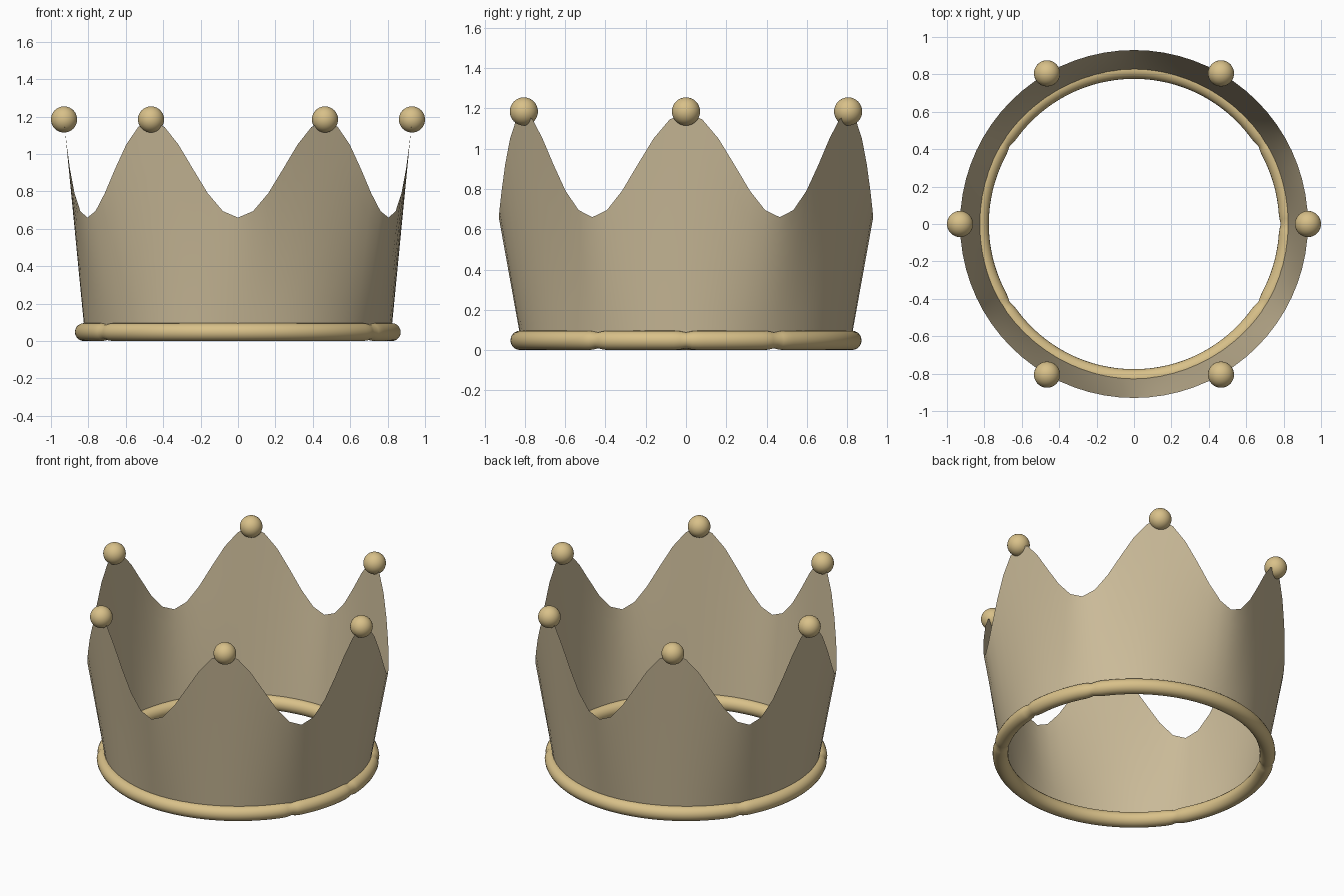
import bpy, bmesh, math
from math import sin, cos, radians, pi

if "Cube" in bpy.data.objects:
    bpy.data.objects.remove(bpy.data.objects["Cube"])


def material(name, rgb):
    m = bpy.data.materials.new(name)
    m.diffuse_color = (*rgb, 1)
    m.use_nodes = True
    m.node_tree.nodes["Principled BSDF"].inputs["Base Color"].default_value = m.diffuse_color
    return m


gold = material("gold", (0.69, 0.53, 0.25))
pale_gold = material("pale_gold", (0.60, 0.50, 0.32))


def strip_object(name, rows, mat, close_rows):
    """Skin a closed loop of vertex rows into a mesh."""
    n, m = len(rows), len(rows[0])
    verts = [v for row in rows for v in row]
    faces = []
    for i in range(n):
        k = (i + 1) % n
        for j in range(m if close_rows else m - 1):
            l = (j + 1) % m
            faces.append((i * m + j, k * m + j, k * m + l, i * m + l))
    me = bpy.data.meshes.new(name)
    me.from_pydata(verts, [], faces)
    me.shade_smooth()
    me.materials.append(mat)
    ob = bpy.data.objects.new(name, me)
    bpy.context.collection.objects.link(ob)
    return ob


# Flared thin wall with a six-peaked wavy top edge
BOTTOM_R, TOP_R, BOTTOM_Z = 0.82, 0.93, 0.05
STEPS, LEVELS = 72, 6
wall = []
for i in range(STEPS):
    a = 2 * pi * i / STEPS
    top = 0.92 + 0.26 * cos(6 * a)
    row = []
    for j in range(LEVELS + 1):
        t = j / LEVELS
        r = BOTTOM_R + (TOP_R - BOTTOM_R) * t
        row.append((r * cos(a), r * sin(a), BOTTOM_Z + (top - BOTTOM_Z) * t))
    wall.append(row)
strip_object("crown_wall", wall, pale_gold, False)

# Rounded base ring, pinched at the joints between its pieces
JOINTS = (0, 32, 148, 212, 328)
ring = []
for i in range(180):
    deg = i * 2
    a = radians(deg)
    gap = min(abs((deg - s + 180) % 360 - 180) for s in JOINTS)
    tube = 0.048 * (0.82 if gap < 1 else 0.95 if gap < 3 else 1)
    ring.append([((0.824 + tube * cos(b)) * cos(a),
                  (0.824 + tube * cos(b)) * sin(a),
                  0.048 + tube * sin(b))
                 for b in (2 * pi * j / 20 for j in range(20))])
strip_object("base_ring", ring, gold, True)

# Ball on every peak
for i in range(6):
    a = i * pi / 3
    bpy.ops.mesh.primitive_uv_sphere_add(
        segments=32, ring_count=16, radius=0.07,
        location=(TOP_R * cos(a), TOP_R * sin(a), 1.185))
    ball = bpy.context.object
    ball.name = f"peak_ball_{i + 1}"
    ball.data.shade_smooth()
    ball.data.materials.append(gold)
